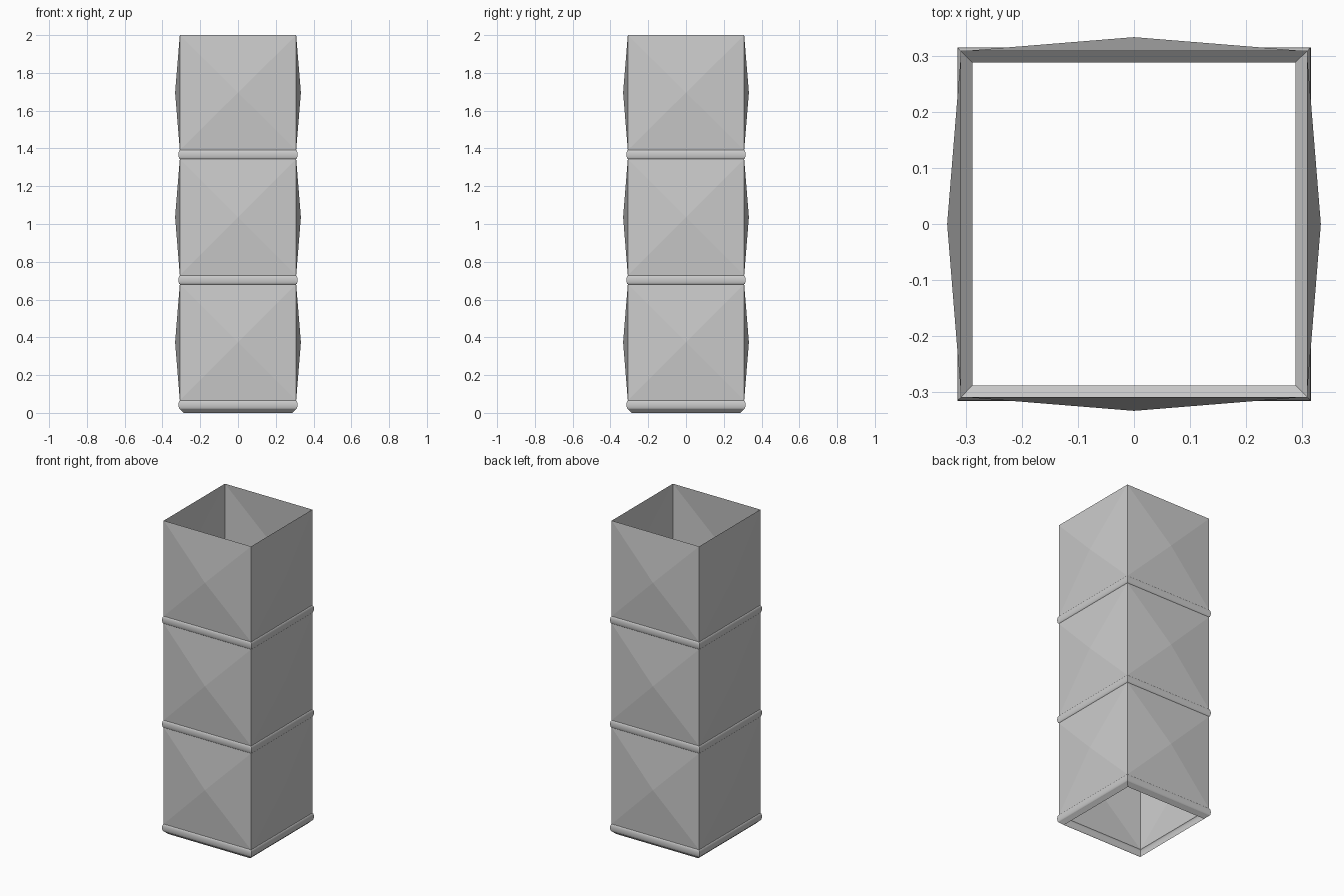
import bpy, bmesh, math

if "Cube" in bpy.data.objects:
    bpy.data.objects.remove(bpy.data.objects["Cube"])

HALF = 0.308      # half width at the panel corners
APEX = 0.333      # how far each cross-broken panel bulges
RIB_OUT = 0.315
RIB_R = 0.0235    # half height of a rib
RIBS = (0.043, 0.7045, 1.3675)
TOP = 2.0


def finish(name, bm):
    bmesh.ops.recalc_face_normals(bm, faces=bm.faces)
    mesh = bpy.data.meshes.new(name)
    bm.to_mesh(mesh)
    bm.free()
    obj = bpy.data.objects.new(name, mesh)
    bpy.context.collection.objects.link(obj)
    return obj


def square(bm, h, z):
    return [bm.verts.new((sx * h, sy * h, z))
            for sx, sy in ((-1, -1), (1, -1), (1, 1), (-1, 1))]


def outward(name, bm):
    # open shells: point every face away from the axis
    bm.normal_update()
    for f in bm.faces:
        c = f.calc_center_median()
        if f.normal.x * c.x + f.normal.y * c.y < 0:
            f.normal_flip()
    mesh = bpy.data.meshes.new(name)
    bm.to_mesh(mesh)
    bm.free()
    obj = bpy.data.objects.new(name, mesh)
    bpy.context.collection.objects.link(obj)
    return obj


# four-sided duct section with a shallow pyramid on each side
def panel_section(name, z0, z1):
    bm = bmesh.new()
    lo, hi = square(bm, HALF, z0), square(bm, HALF, z1)
    for i in range(4):
        j = (i + 1) % 4
        a = i * math.pi / 2 - math.pi / 2
        tip = bm.verts.new((APEX * math.cos(a), APEX * math.sin(a), (z0 + z1) / 2))
        ring = [lo[i], lo[j], hi[j], hi[i]]
        for k in range(4):
            bm.faces.new((ring[k], ring[(k + 1) % 4], tip))
    return outward(name, bm)


# square ring swept from a (half width, height) profile
def square_sweep(name, profile):
    bm = bmesh.new()
    rings = [square(bm, h, z) for h, z in profile]
    for a, b in zip(rings, rings[1:]):
        for i in range(4):
            j = (i + 1) % 4
            bm.faces.new((a[i], a[j], b[j], b[i]))
    return outward(name, bm)


def rib_profile(z):
    steps = 8
    depth = RIB_OUT - HALF
    return [(HALF + depth * math.cos(t), z + RIB_R * math.sin(t))
            for t in (-math.pi / 2 + math.pi * k / steps for k in range(steps + 1))]


for n, z in enumerate(RIBS):
    # rounded rib, then the panels above it
    square_sweep(f"rib_{n + 1}", rib_profile(z))
    end = RIBS[n + 1] - RIB_R if n < 2 else TOP
    panel_section(f"duct_section_{n + 1}", z + RIB_R, end)

# tapered lip under the lowest rib
square_sweep("bottom_lip", [(0.2875, 0.0), (HALF, RIBS[0] - RIB_R)])

# smooth the ribs, keep the corners sharp
for obj in bpy.data.objects:
    obj.select_set(obj.name.startswith("rib"))
    if obj.name.startswith("rib"):
        bpy.context.view_layer.objects.active = obj
bpy.ops.object.shade_smooth_by_angle(angle=math.radians(40))
